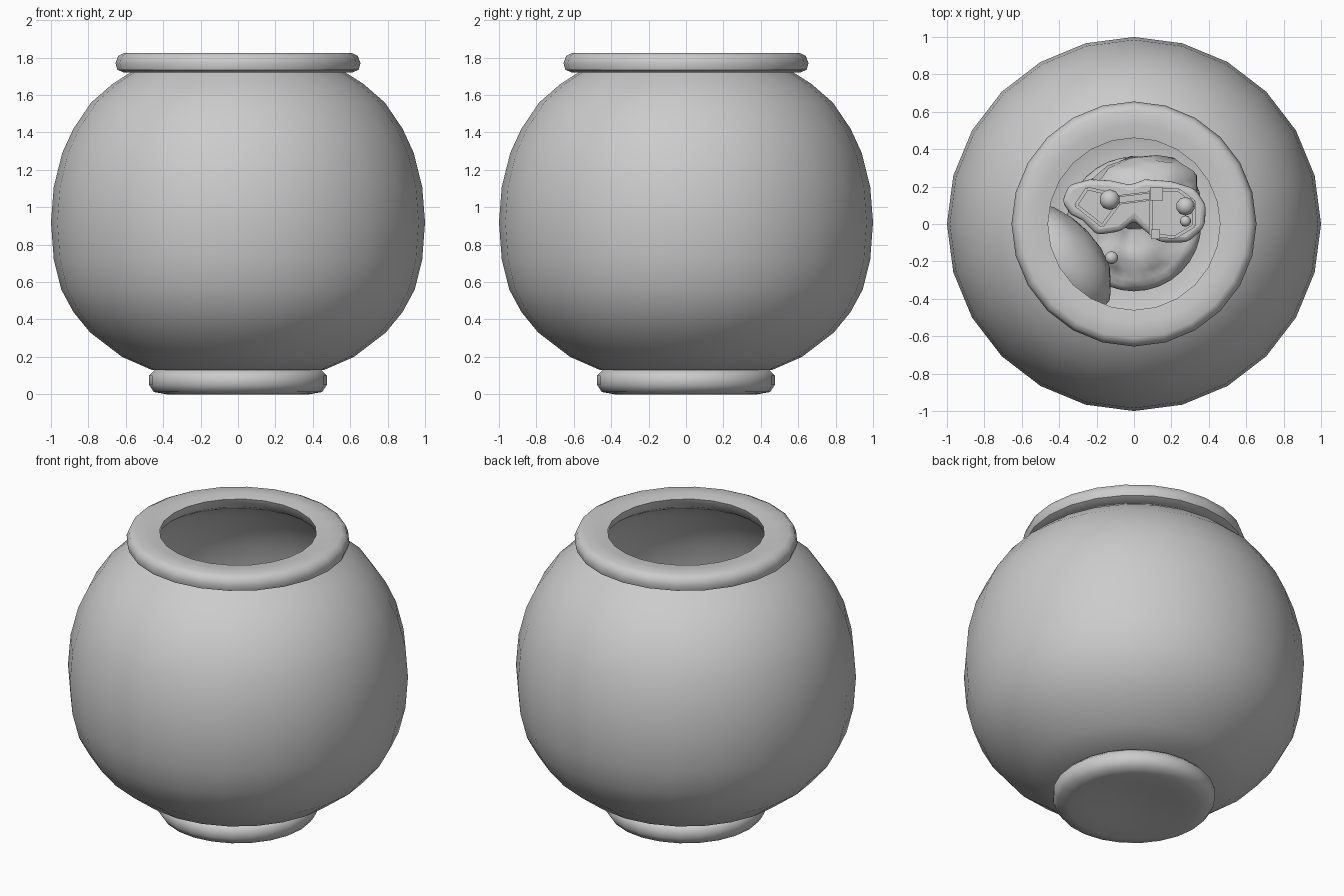
import bpy, bmesh, math, random
from mathutils import Vector, noise

cube = bpy.data.objects.get("Cube")
if cube:
    bpy.data.objects.remove(cube, do_unlink=True)

grey = bpy.data.materials.new("plain grey")
grey.use_nodes = True
grey.diffuse_color = (0.6, 0.6, 0.6, 1)
grey.node_tree.nodes["Principled BSDF"].inputs["Base Color"].default_value = (0.6, 0.6, 0.6, 1)


def finish(name, bm, smooth=None):
    """Turn a bmesh into a named object, smooth below the given angle."""
    bmesh.ops.recalc_face_normals(bm, faces=bm.faces)
    mesh = bpy.data.meshes.new(name)
    bm.to_mesh(mesh)
    bm.free()
    mesh.materials.append(grey)
    obj = bpy.data.objects.new(name, mesh)
    bpy.context.collection.objects.link(obj)
    if smooth:
        bpy.ops.object.select_all(action='DESELECT')
        obj.select_set(True)
        bpy.context.view_layer.objects.active = obj
        bpy.ops.object.shade_smooth_by_angle(angle=math.radians(smooth))
    return obj


def lathe(name, profile, sides=24, closed=False, smooth=50):
    """Spin a (radius, height) profile around z."""
    bm = bmesh.new()
    verts = [bm.verts.new((r, 0, z)) for r, z in profile]
    edges = [bm.edges.new(pair) for pair in zip(verts, verts[1:])]
    if closed:
        edges.append(bm.edges.new((verts[-1], verts[0])))
    bmesh.ops.spin(bm, geom=verts + edges, cent=(0, 0, 0), axis=(0, 0, 1),
                   angle=math.tau, steps=sides)
    bmesh.ops.remove_doubles(bm, verts=bm.verts, dist=0.0005)
    return finish(name, bm, smooth)


def prism(name, outline, z0, z1, flare=1.0, smooth=None):
    """Extrude a plan outline upwards, its foot scaled by flare."""
    bm = bmesh.new()
    n = len(outline)
    cx, cy = sum(p[0] for p in outline) / n, sum(p[1] for p in outline) / n
    low = [bm.verts.new((cx + (x - cx) * flare, cy + (y - cy) * flare, z0)) for x, y in outline]
    top = [bm.verts.new((x, y, z1)) for x, y in outline]
    for i in range(n):
        j = (i + 1) % n
        bm.faces.new((low[i], low[j], top[j], top[i]))
    bm.faces.new(low[::-1])
    bm.faces.new(top)
    return finish(name, bm, smooth)


def block(name, x, y, z0, width, depth, height, turn=0):
    half = [(-width / 2, -depth / 2), (width / 2, -depth / 2),
            (width / 2, depth / 2), (-width / 2, depth / 2)]
    c, s = math.cos(turn), math.sin(turn)
    return prism(name, [(x + c * a - s * b, y + s * a + c * b) for a, b in half], z0, z0 + height)


def blob(name, centre, radii, turn=0, rough=0.0, detail=3):
    """Ellipsoid, optionally roughened into a rock."""
    bm = bmesh.new()
    bmesh.ops.create_icosphere(bm, subdivisions=detail, radius=1)
    for v in bm.verts:
        v.co *= 1 + rough * noise.noise(v.co * 2.5)
        v.co = Vector([a * b for a, b in zip(v.co, radii)])
    obj = finish(name, bm, 60)
    obj.location = centre
    obj.rotation_euler.z = turn
    return obj


# Glass bowl: outer wall, then back down the inner wall to the floor
outer = [(0, 0.12), (0.46, 0.13), (0.62, 0.2), (0.79, 0.33), (0.88, 0.44), (0.945, 0.56),
         (0.985, 0.72), (1, 0.92), (0.985, 1.11), (0.94, 1.29), (0.88, 1.42),
         (0.785, 1.56), (0.67, 1.66), (0.56, 1.73)]
inner = [(0.53, 1.72)] + [(r * 0.97, z + 0.012) for r, z in outer[-2:1:-1]]
lathe("bowl", outer + inner + [(0.45, 0.17), (0.38, 0.16), (0, 0.16)])

# Rim and foot
lathe("rim", [(0.46, 1.815), (0.53, 1.825), (0.61, 1.825), (0.64, 1.81), (0.655, 1.77),
              (0.645, 1.735), (0.61, 1.72), (0.53, 1.72), (0.48, 1.755)], closed=True)
lathe("foot", [(0, 0.03), (0.14, 0.022), (0.28, 0.008), (0.38, 0.0), (0.45, 0.012),
               (0.475, 0.05), (0.475, 0.1), (0.445, 0.13), (0, 0.13)])

# Uneven gravel bed
bm = bmesh.new()
bmesh.ops.create_uvsphere(bm, u_segments=32, v_segments=16, radius=1)
for v in bm.verts:
    bump = noise.noise(v.co * 3) * 0.05 if v.co.z > 0.2 else 0
    v.co = Vector((v.co.x * 0.36, v.co.y * 0.36, 0.2 + v.co.z * (0.12 if v.co.z > 0 else 0.05) + bump))
finish("gravel_bed", bm, 60)
blob("back_rock", (0.05, 0.17, 0.32), (0.29, 0.19, 0.2), 0.1, 0.2)

# Twin rock that carries the two forts
rock_plan = [(-0.39, 0.12), (-0.35, 0.21), (-0.24, 0.24), (-0.13, 0.235), (-0.02, 0.21),
             (0.06, 0.24), (0.2, 0.23), (0.33, 0.19), (0.39, 0.1), (0.38, -0.02),
             (0.29, -0.1), (0.14, -0.1), (0.05, -0.03), (0, 0.02), (-0.07, -0.04),
             (-0.2, -0.06), (-0.28, 0.02), (-0.34, 0.05)]
rock = prism("twin_rock", rock_plan, 0.22, 0.66, 0.85, 60)
bevel = rock.modifiers.new("soft_edge", 'BEVEL')
bevel.width = 0.03
bevel.segments = 3

# Left fort with domed tower, right fort with turrets, and a bridge
fort_plans = {
    "west_fort": [(-0.31, 0.1), (-0.17, -0.01), (-0.08, 0.11), (-0.12, 0.16), (-0.25, 0.19)],
    "east_fort": [(0.09, -0.06), (0.22, -0.07), (0.32, -0.01), (0.32, 0.12), (0.24, 0.18), (0.09, 0.18)],
}
for name, plan in fort_plans.items():
    prism(name, plan, 0.62, 0.74)
    n = len(plan)
    for i, (a, b) in enumerate(zip(plan, plan[1:] + plan[:1])):
        a, b = Vector(a), Vector(b)
        mid, run = (a + b) / 2, b - a
        block(f"{name}_parapet_{i}", mid.x, mid.y, 0.72, run.length, 0.018, 0.05,
              math.atan2(run.y, run.x))
block("bridge", 0.01, 0.14, 0.68, 0.2, 0.035, 0.04, 0.12)
for side in (-1, 1):
    block(f"bridge_rail_{side}", 0.01, 0.14 + side * 0.02, 0.68, 0.2, 0.01, 0.06, 0.12)
for i, (x, y, size, height) in enumerate([(0.12, 0.16, 0.07, 0.2), (0.115, -0.055, 0.05, 0.16),
                                          (0.2, 0.05, 0.055, 0.1)]):
    block(f"turret_{i}", x, y, 0.64, size, size, height)
for i, (x, y, r, z) in enumerate([(-0.13, 0.13, 0.055, 0.86), (0.275, 0.095, 0.05, 0.88),
                                  (0.275, 0.015, 0.03, 0.82)]):
    bm = bmesh.new()
    bmesh.ops.create_cone(bm, cap_ends=True, segments=16, radius1=r * 0.8, radius2=r * 0.7, depth=z - 0.64)
    finish(f"tower_{i}", bm, 40).location = (x, y, (z + 0.64) / 2)
    blob(f"dome_{i}", (x, y, z), (r, r, r), detail=2)

# Large boulder by the wall, with pebbles at its end
blob("side_boulder", (-0.42, -0.2, 0.6), (0.36, 0.235, 0.28), math.radians(-47), 0.06)
random.seed(4)
for i in range(9):
    r = random.uniform(0.03, 0.05)
    blob(f"pebble_{i}", (-0.23 + random.uniform(-0.06, 0.05), -0.34 + random.uniform(-0.06, 0.06),
                         0.68 + random.uniform(-0.06, 0.04)), (r, r, r), 0, 0.3, 2)
blob("bubble", (-0.12, -0.18, 0.75), (0.035, 0.035, 0.035), detail=2)
